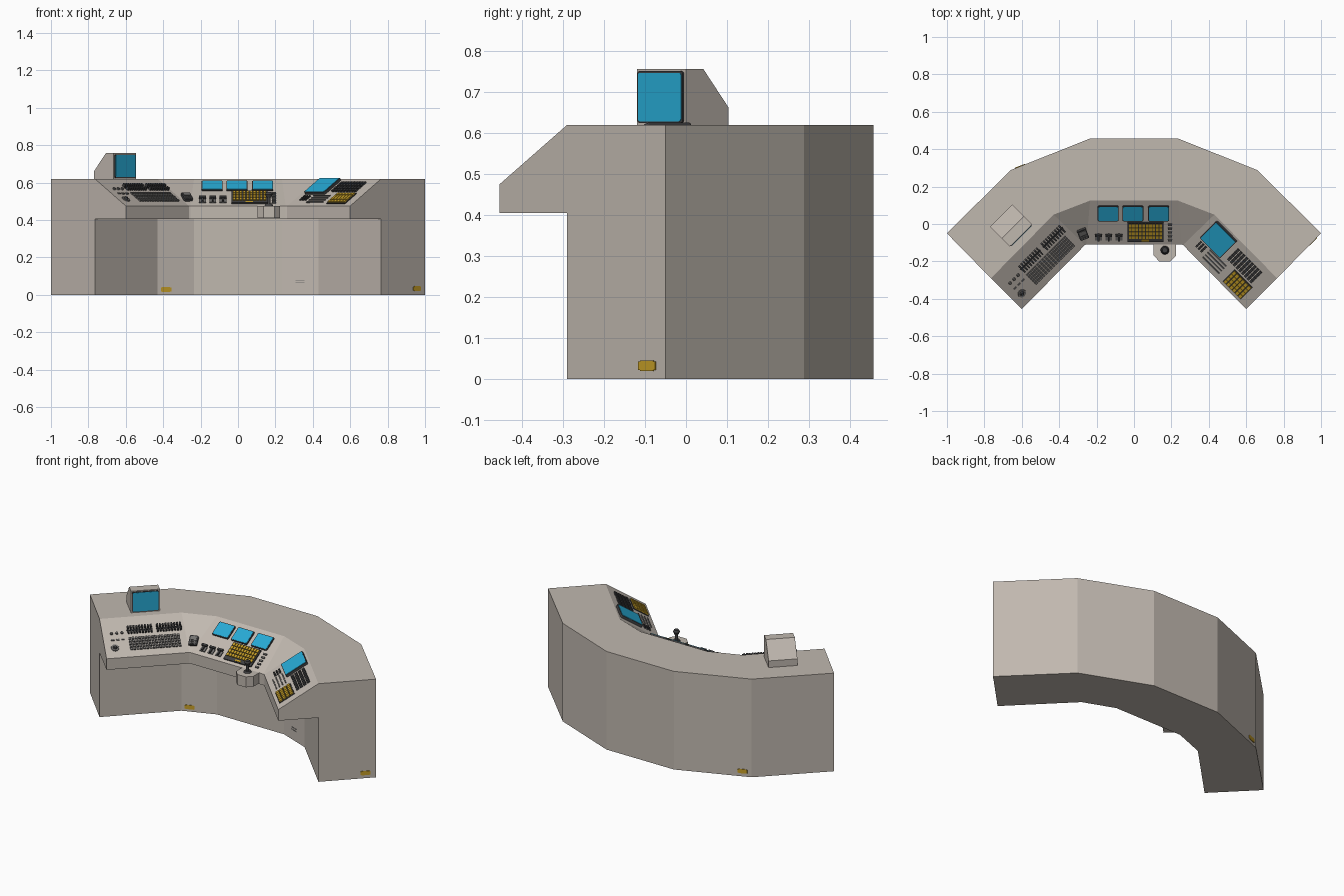
import bpy, bmesh, math
from mathutils import Matrix, Vector

if "Cube" in bpy.data.objects:
    bpy.data.objects.remove(bpy.data.objects["Cube"])


def material(name, rgb):
    m = bpy.data.materials.new(name)
    m.diffuse_color = (*rgb, 1)
    m.use_nodes = True
    m.node_tree.nodes["Principled BSDF"].inputs["Base Color"].default_value = m.diffuse_color
    return m


BODY = material("warm grey body", (0.53, 0.48, 0.43))
BLUE = material("blue screen", (0.02, 0.40, 0.66))
DARK = material("dark plastic", (0.05, 0.05, 0.052))
GOLD = material("yellow keys", (0.56, 0.34, 0.02))
GREY = material("mid grey", (0.17, 0.165, 0.16))


def frame(origin, yaw=0.0, tilt=0.0):
    """Work plane: local x along the panel, y up it, z out of it."""
    return (Matrix.Translation(origin) @ Matrix.Rotation(math.radians(yaw), 4, 'Z')
            @ Matrix.Rotation(math.radians(tilt), 4, 'X'))


def finish(name, bm, mat, mtx=Matrix()):
    bmesh.ops.recalc_face_normals(bm, faces=bm.faces)
    me = bpy.data.meshes.new(name)
    bm.to_mesh(me)
    bm.free()
    me.materials.append(mat)
    ob = bpy.data.objects.new(name, me)
    ob.matrix_world = mtx
    bpy.context.collection.objects.link(ob)
    return ob


def boxes(name, mat, mtx, items, depth, z0=0.0, corner=0.0):
    """Plates (x, y, width, height) standing on a work plane."""
    bm = bmesh.new()
    for x, y, w, h in items:
        m = Matrix.Translation((x, y, z0 + depth / 2)) @ Matrix.Diagonal((w, h, depth, 1))
        bmesh.ops.create_cube(bm, size=1, matrix=m)
    if corner:
        upright = [e for e in bm.edges
                   if abs(e.verts[0].co.z - e.verts[1].co.z) > depth * 0.5]
        bmesh.ops.bevel(bm, geom=upright, offset=corner, segments=3, profile=0.5,
                        affect='EDGES')
    return finish(name, bm, mat, mtx)


def pegs(name, mat, mtx, items, sides=10):
    """Round pegs (x, y, z, bottom radius, top radius, height)."""
    bm = bmesh.new()
    for x, y, z, r1, r2, h in items:
        bmesh.ops.create_cone(bm, cap_ends=True, segments=sides, radius1=r1, radius2=r2,
                              depth=h, matrix=Matrix.Translation((x, y, z + h / 2)))
    return finish(name, bm, mat, mtx)


def grid(x0, x1, y0, y1, cols, rows, fill=0.72):
    dx, dy = (x1 - x0) / cols, (y1 - y0) / rows
    return [(x0 + (i + .5) * dx, y0 + (j + .5) * dy, dx * fill, dy * fill)
            for i in range(cols) for j in range(rows)]


def prism(name, mat, mtx, rings):
    """Skin a row of equal closed rings and cap both ends."""
    bm = bmesh.new()
    vs = [[bm.verts.new(p) for p in r] for r in rings]
    n = len(vs[0])
    for a, b in zip(vs, vs[1:]):
        for i in range(n):
            j = (i + 1) % n
            bm.faces.new((a[i], a[j], b[j], b[i]))
    bm.faces.new(vs[0])
    bm.faces.new(vs[-1])
    return finish(name, bm, mat, mtx)


def screen(name, mtx, x, y, w, h, depth=0.008):
    boxes(name + "_bezel", DARK, mtx, [(x, y, w, h)], depth, 0, 0.007)
    boxes(name + "_glass", BLUE, mtx, [(x, y, w - .008, h - .008)], 0.003, depth - .001, 0.006)


# Console body: one cross-section swept through mirrored stations
half = [((1, -.05), (.765, -.29), (.6, -.455)),
        ((.66, .288), (.43, .05), (.262, -.112)),
        ((.235, .457), (.235, .125), (.255, -.11))]
stations = half + [tuple((-x, y) for x, y in s) for s in reversed(half)]
section = ((0, 0), (0, .62), (1, .62), (2, .475), (2, .405), (1, .405), (1, 0))
prism("console_body", BODY, Matrix(),
      [[(*s[k], z) for k, z in section] for s in stations])

TILT, C = 31.7, 0.851
centre = frame((0, -.11, .475), 0, TILT)
left = frame((-.43, -.28, .475), 45, TILT)
right = frame((.43, -.28, .475), -45, TILT)
bend = frame((-.258, -.11, .475), 21, 34.5)

# Centre panel
for i, x in enumerate((-.138, -.006, .132)):
    screen(f"centre_screen_{i + 1}", centre, x, .198, .112, .094)
boxes("centre_keypad_base", DARK, centre, [(.061, .081, .192, .122)], .008)
boxes("centre_keypad_keys", GOLD, centre, grid(-.03, .152, .042, .138, 10, 4, .78), .008, .006)
boxes("centre_keypad_bar", GOLD, centre, [(.061, .031, .04, .01)], .003, .007)
lever_x = (-.19, -.135, -.08)
boxes("lever_plates", GREY, centre, [(x, .045, .036, .034) for x in lever_x], .006)
boxes("lever_stems", DARK, centre, [(x, .05, .009, .04) for x in lever_x], .016)
boxes("lever_grips", DARK, centre, [(x, .066, .036, .012) for x in lever_x], .012, .008)
boxes("side_switches", GREY, centre, [(.193, .03 + i * .024, .022, .01) for i in range(5)], .008)

# Joystick shelf and stick
shelf = [(.105, -.10), (.105, -.168), (.135, -.2), (.195, -.2), (.225, -.168), (.225, -.10)]
prism("joystick_shelf", BODY, Matrix(), [[(x, y, z) for x, y in shelf] for z in (.41, .476)])
stick = frame((.165, -.14, .475))
pegs("joystick", DARK, stick, [(0, 0, 0, .024, .017, .012), (0, 0, .01, .008, .008, .04),
                               (0, 0, .044, .012, .02, .018), (0, 0, .062, .02, .014, .012)], 12)

# Handset block on the left bend
boxes("handset_base", DARK, bend, [(.006, .075, .05, .062)], .016, 0, .006)
boxes("handset_face", GREY, bend, [(.006, .087, .036, .024)], .004, .015)
boxes("handset_keys", GREY, bend, grid(-.012, .024, .05, .07, 3, 2), .004, .015)

# Left panel: keyboard, switch bank, knobs
boxes("keyboard_keys", GREY, left, grid(-.10, .20, .042, .132, 16, 5, .75), .009)
bank = grid(-.10, .05, .148, .21, 9, 2, .55) + grid(.07, .22, .148, .21, 9, 2, .55)
boxes("switch_bank", DARK, left, bank, .018)
boxes("switch_strips", DARK, left, [(-.025, .178, .15, .008), (.145, .178, .15, .008)], .008)
pegs("trackball_ring", GREY, left, [(-.184, .067, 0, .024, .022, .006)], 16)
pegs("trackball", DARK, left, [(-.184, .067, .005, .013, .008, .01)], 12)
pegs("small_knobs", GREY, left, [(-.19 + i * .03, .165, 0, .009, .007, .012) for i in range(3)])
boxes("small_sliders", GREY, left, [(-.19 + i * .03, .12, .018, .008) for i in range(3)], .008)

# Right panel: raised screen, key blocks, sliders
screen("right_screen", right, -.124, .188, .155, .145, .016)
boxes("right_dark_keys", DARK, right, grid(-.02, .17, .137, .235, 9, 4, .72), .012)
boxes("right_keypad_base", DARK, right, [(.118, .07, .138, .104)], .006)
boxes("right_keypad_keys", GOLD, right, grid(.052, .184, .021, .119, 6, 4, .84), .008, .005)
boxes("right_sliders", GREY, right, [(-.055, .035 + i * .021, .125, .007) for i in range(4)], .006)
boxes("right_small_keys", DARK, right, grid(-.19, -.135, .05, .10, 3, 3, .6), .008)

# Monitor on the left shoulder
side = ((0, 0), (0, .137), (.06, .137), (.148, .042), (.148, 0))
foot = (-.605, -.06, .62)
prism("monitor_case", BODY, frame(foot, 45), [[(x, y, z) for y, z in side] for x in (-.084, .084)])
screen("monitor", frame(foot, 45, 90), 0, .068, .156, .126, .005)

# Marker plates and vent slits near the floor
markers = [((-.385, .0673, .028), 21), ((.957, -.094, .033), 45), ((-.61, .308, .033), 201.7)]
for i, (p, yaw) in enumerate(markers):
    boxes(f"floor_marker_{i + 1}", GOLD, frame(p, yaw, 90),
          [(0, 0, .058, .02), (0, 0, .046, .026)], .004, -.001)
boxes("vent_slits", GREY, frame((.332, .0877, .07), -21, 90),
      [(0, -.006, .05, .004), (0, .008, .05, .004)], .003, -.001)
